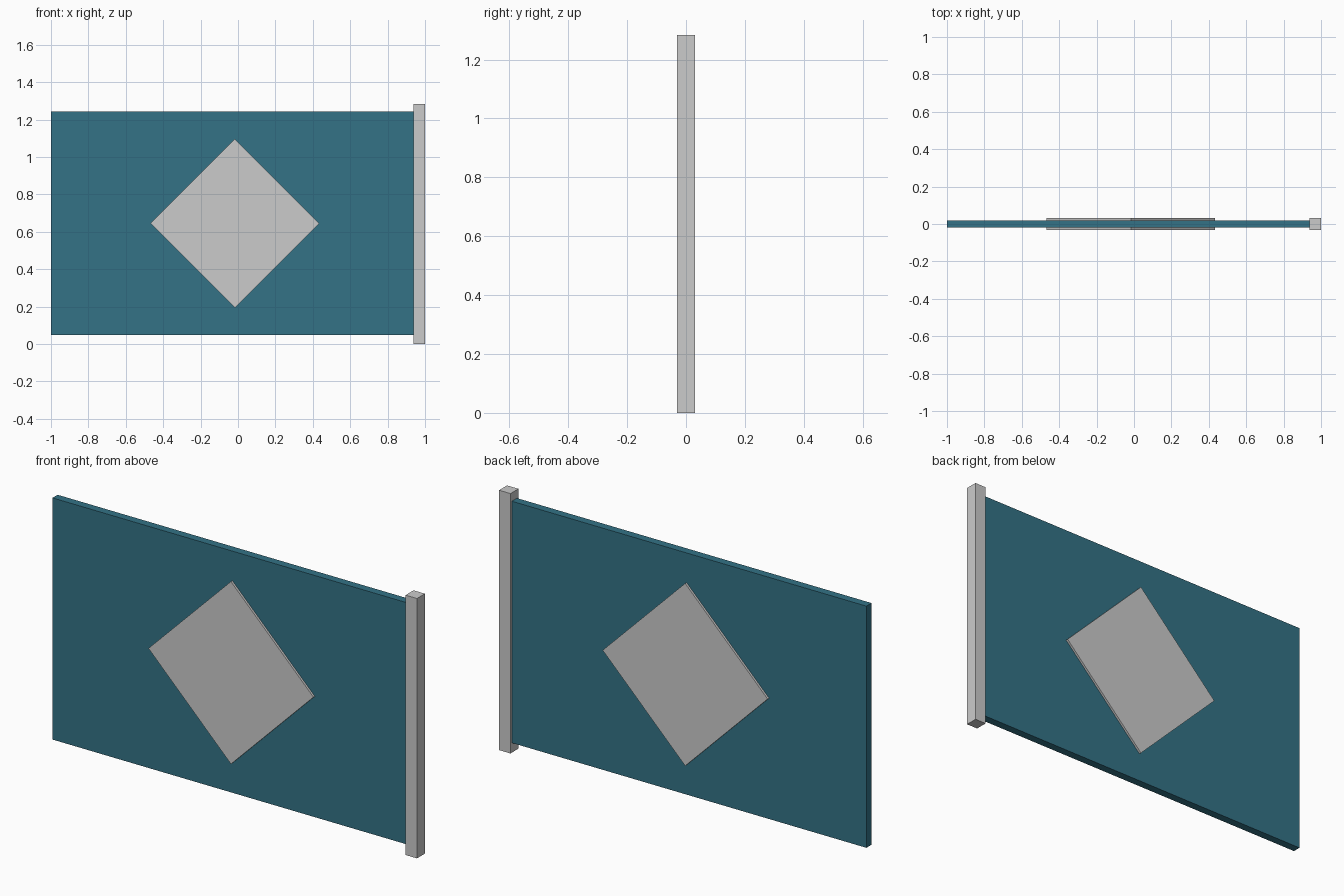
import bpy
import math

if "Cube" in bpy.data.objects:
    bpy.data.objects.remove(bpy.data.objects["Cube"])


def box(name, center, size, tilt=0.0):
    """Box with given centre and size, turned about the y axis."""
    bpy.ops.mesh.primitive_cube_add(size=1, location=center)
    ob = bpy.context.object
    ob.name = name
    ob.scale = size
    bpy.ops.object.transform_apply(location=False, rotation=False, scale=True)
    ob.rotation_euler.y = tilt
    return ob


teal = bpy.data.materials.new("teal")
teal.diffuse_color = (0.033, 0.17, 0.24, 1)
teal.use_nodes = True
teal.node_tree.nodes["Principled BSDF"].inputs["Base Color"].default_value = teal.diffuse_color

# Square post at the right-hand end
box("post", (0.969, 0, 0.642), (0.062, 0.062, 1.284))

# Flat panel attached to the post
panel = box("panel", (-0.031, 0, 0.645), (1.938, 0.04, 1.194))
panel.data.materials.append(teal)

# Diamond emblem standing slightly proud of both panel faces
side = 0.451 * math.sqrt(2)
box("diamond", (-0.017, 0, 0.645), (side, 0.062, side), math.radians(45))
